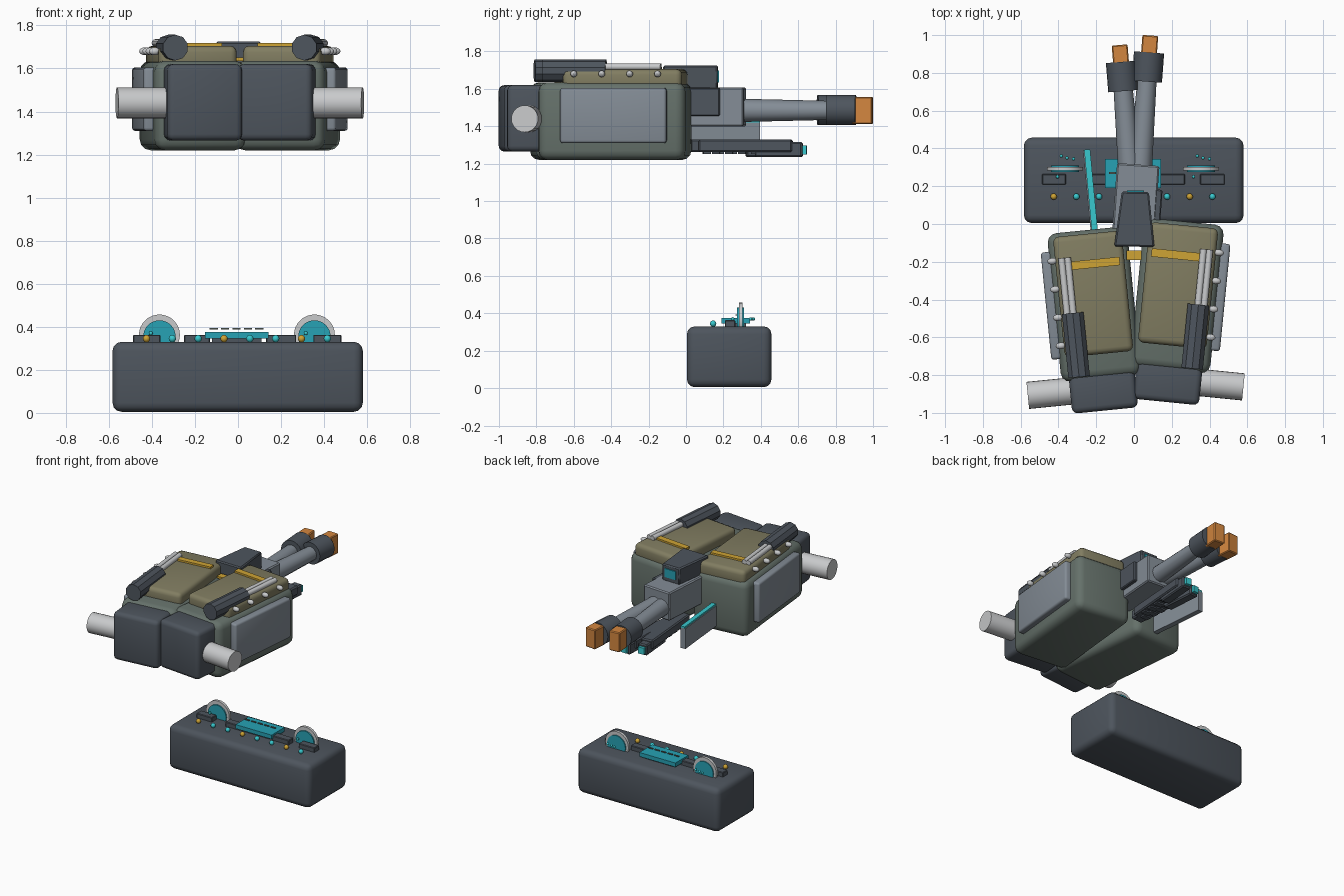
import bpy, bmesh, math
from mathutils import Matrix, Vector

if "Cube" in bpy.data.objects:
    bpy.data.objects.remove(bpy.data.objects["Cube"], do_unlink=True)


def material(name, r, g, b):
    m = bpy.data.materials.new(name)
    m.use_nodes = True
    m.diffuse_color = (r, g, b, 1)
    m.node_tree.nodes["Principled BSDF"].inputs["Base Color"].default_value = (r, g, b, 1)
    return m


DARK = material("dark_steel", 0.075, 0.09, 0.11)
HULL = material("green_grey", 0.13, 0.165, 0.145)
KHAKI = material("khaki", 0.22, 0.205, 0.12)
PANEL = material("blue_grey", 0.23, 0.265, 0.305)
SILVER = material("silver", 0.58, 0.59, 0.60)
YELLOW = material("amber", 0.62, 0.37, 0.035)
TEAL = material("teal", 0.02, 0.36, 0.46)
CYAN = material("bright_cyan", 0.04, 0.58, 0.62)
ORANGE = material("orange", 0.65, 0.24, 0.05)


def finish(bm, name, mat, matrix):
    me = bpy.data.meshes.new(name)
    bm.to_mesh(me)
    bm.free()
    me.materials.append(mat)
    me.shade_smooth()
    me.set_sharp_from_angle(angle=math.radians(35))
    ob = bpy.data.objects.new(name, me)
    ob.matrix_world = matrix
    bpy.context.collection.objects.link(ob)
    return ob


def box(name, mat, lo, hi, bevel=0.0, frame=Matrix(), segs=3, back_scale=1.0):
    """Box between two corners, optionally wider or narrower at its -y end."""
    lo, hi = Vector(lo), Vector(hi)
    bm = bmesh.new()
    bmesh.ops.create_cube(bm, size=1)
    for v in bm.verts:
        if v.co.y < 0:
            v.co.x *= back_scale
        v.co = Vector(a * b for a, b in zip(v.co, hi - lo))
    if bevel:
        bmesh.ops.bevel(bm, geom=bm.edges[:], offset=bevel, segments=segs,
                        profile=0.5, affect='EDGES')
    return finish(bm, name, mat, frame @ Matrix.Translation((lo + hi) / 2))


def rod(name, mat, a, b, r, frame=Matrix(), sides=20, r2=None):
    """Cylinder from a to b."""
    a, b = Vector(a), Vector(b)
    bm = bmesh.new()
    bmesh.ops.create_cone(bm, cap_ends=True, segments=sides, radius1=r,
                          radius2=r if r2 is None else r2, depth=(b - a).length)
    rot = (b - a).to_track_quat('Z', 'Y').to_matrix().to_4x4()
    return finish(bm, name, mat, frame @ Matrix.Translation((a + b) / 2) @ rot)


def ball(name, mat, at, r, frame=Matrix(), stretch=(1, 1, 1)):
    bm = bmesh.new()
    bmesh.ops.create_uvsphere(bm, u_segments=12, v_segments=8, radius=r)
    bmesh.ops.scale(bm, vec=stretch, verts=bm.verts)
    return finish(bm, name, mat, frame @ Matrix.Translation(at))


def place(x, y, degrees):
    return Matrix.Translation((x, y, 0)) @ Matrix.Rotation(math.radians(degrees), 4, 'Z')


# Armoured modules, toed outward
def hull_module(side, s, frame):
    def sided(name, mat, x0, x1, y, z, bevel=0.0):
        xs = sorted((s * x0, s * x1))
        box(f"{side}_{name}", mat, (xs[0], y[0], z[0]), (xs[1], y[1], z[1]), bevel, frame)

    sided("hull", HULL, -0.21, 0.215, (-0.41, 0.38), (1.22, 1.635), 0.05)
    sided("roof_armour", KHAKI, -0.18, 0.185, (-0.28, 0.36), (1.59, 1.705), 0.03)
    sided("rear_block", DARK, -0.175, 0.175, (-0.58, -0.36), (1.265, 1.62), 0.03)
    sided("side_panel", PANEL, 0.19, 0.257, (-0.285, 0.285), (1.31, 1.605), 0.015)
    sided("roof_stripe", YELLOW, -0.155, 0.1, (0.178, 0.222), (1.70, 1.718))
    rod(f"{side}_axle", SILVER, (s * 0.1, -0.46, 1.44), (s * 0.4, -0.46, 1.44), 0.072, frame, 24)
    # Launcher and its twin tubes
    rod(f"{side}_launcher", DARK, (s * 0.12, -0.39, 1.697), (s * 0.12, -0.05, 1.697), 0.06, frame, 10)
    for i, x in enumerate((0.118, 0.15)):
        rod(f"{side}_launch_tube_{i}", SILVER, (s * x, -0.06, 1.718), (s * x, 0.245, 1.718),
            0.018, frame, 12)
    for i in range(4):
        ball(f"{side}_bolt_{i}", SILVER, (s * 0.2, 0.234 - 0.15 * i, 1.68), 0.018, frame, (1.5, 1, 1))


hull_module("left", 1, place(0.227, -0.365, -5.7))
hull_module("right", -1, place(-0.21, -0.41, 5.7))
box("centre_stripe", YELLOW, (-0.04, -0.19, 1.635), (0.04, -0.14, 1.65))


# Guns with sleeves, tips and underslung sensors
def gun(side, s, frame):
    rod(f"{side}_barrel", PANEL, (0, 0, 1.485), (0, 0.5, 1.485), 0.062, frame, 12, 0.05)
    rod(f"{side}_sleeve", DARK, (0, 0.455, 1.487), (0, 0.61, 1.487), 0.08, frame, 20)
    box(f"{side}_muzzle_tip", ORANGE, (-0.042, 0.59, 1.412), (0.042, 0.7, 1.557), 0.006, frame, 1)
    box(f"{side}_sensor_arm", DARK, (-0.045, -0.23, 1.262), (0.045, 0.27, 1.328), 0.008, frame, 1)
    box(f"{side}_sensor_head", DARK, (-0.035, 0.07, 1.235), (0.035, 0.325, 1.315), 0.008, frame, 1)
    box(f"{side}_sensor_lens", CYAN, (-0.022, 0.32, 1.25), (0.022, 0.346, 1.298), 0, frame)
    for i in range(4):
        y = -0.16 + 0.07 * i
        box(f"{side}_arm_tooth_{i}", DARK, (-0.03, y, 1.252), (0.03, y + 0.04, 1.265), 0, frame)


gun("left", 1, place(0.034, 0.30, -4.3))
gun("right", -1, place(-0.02, 0.25, 4.6))

# Gun mount with sight
mount = place(0.008, 0, -4)
box("gun_mount", PANEL, (-0.12, -0.1, 1.40), (0.105, 0.315, 1.607), 0.008, mount, 1)
box("mount_side_plate", DARK, (0.08, -0.02, 1.455), (0.13, 0.19, 1.605), 0.006, mount, 1)
box("sight_housing", DARK, (-0.072, -0.12, 1.60), (0.072, 0.17, 1.725), 0.008, place(0.004, 0, -1),
    1, 1.48)
box("sight_window", TEAL, (-0.045, 0.168, 1.635), (0.045, 0.177, 1.698), 0, place(0.004, 0, -1))

# Blade panel beside the mount
blade = place(-0.23, 0.18, 5.4)
box("blade_panel", PANEL, (-0.02, -0.215, 1.27), (0.018, 0.215, 1.42), 0, blade)
box("blade_glow", CYAN, (-0.014, -0.215, 1.42), (0.018, 0.215, 1.432), 0, blade)

# Control console
box("console", DARK, (-0.583, 0.005, 0.005), (0.58, 0.457, 0.33), 0.042)
for i, (a, b) in enumerate(((-0.487, -0.36), (-0.25, -0.13), (0.13, 0.27), (0.35, 0.48))):
    box(f"console_key_{i}", DARK, (a, 0.208, 0.325), (b, 0.264, 0.363), 0.004, segs=1)
box("console_screen", TEAL, (-0.153, 0.19, 0.345), (0.142, 0.343, 0.375))
box("screen_support", DARK, (-0.12, 0.21, 0.325), (0.11, 0.32, 0.346))
for i in range(5):
    x = -0.132 + 0.053 * i
    box(f"screen_dash_{i}", HULL, (x, 0.265, 0.388), (x + 0.038, 0.275, 0.394))
for i in range(8):
    x = -0.425 + 0.12 * i
    ball(f"console_button_{i}", YELLOW if i % 3 == 0 else CYAN, (x, 0.145, 0.345), 0.017)

# Dials with markers
for side, x in (("left", 0.355), ("right", -0.365)):
    rod(f"{side}_dial_rim", SILVER, (x, 0.283, 0.362), (x, 0.303, 0.362), 0.095, sides=32)
    rod(f"{side}_dial_face", TEAL, (x, 0.274, 0.355), (x, 0.31, 0.355), 0.075, sides=32)
    for i, (dx, y) in enumerate(((-0.04, 0.25), (0.01, 0.35), (0.045, 0.345), (-0.02, 0.36))):
        ball(f"{side}_dial_marker_{i}", CYAN, (x + dx, y, 0.37), 0.009)
